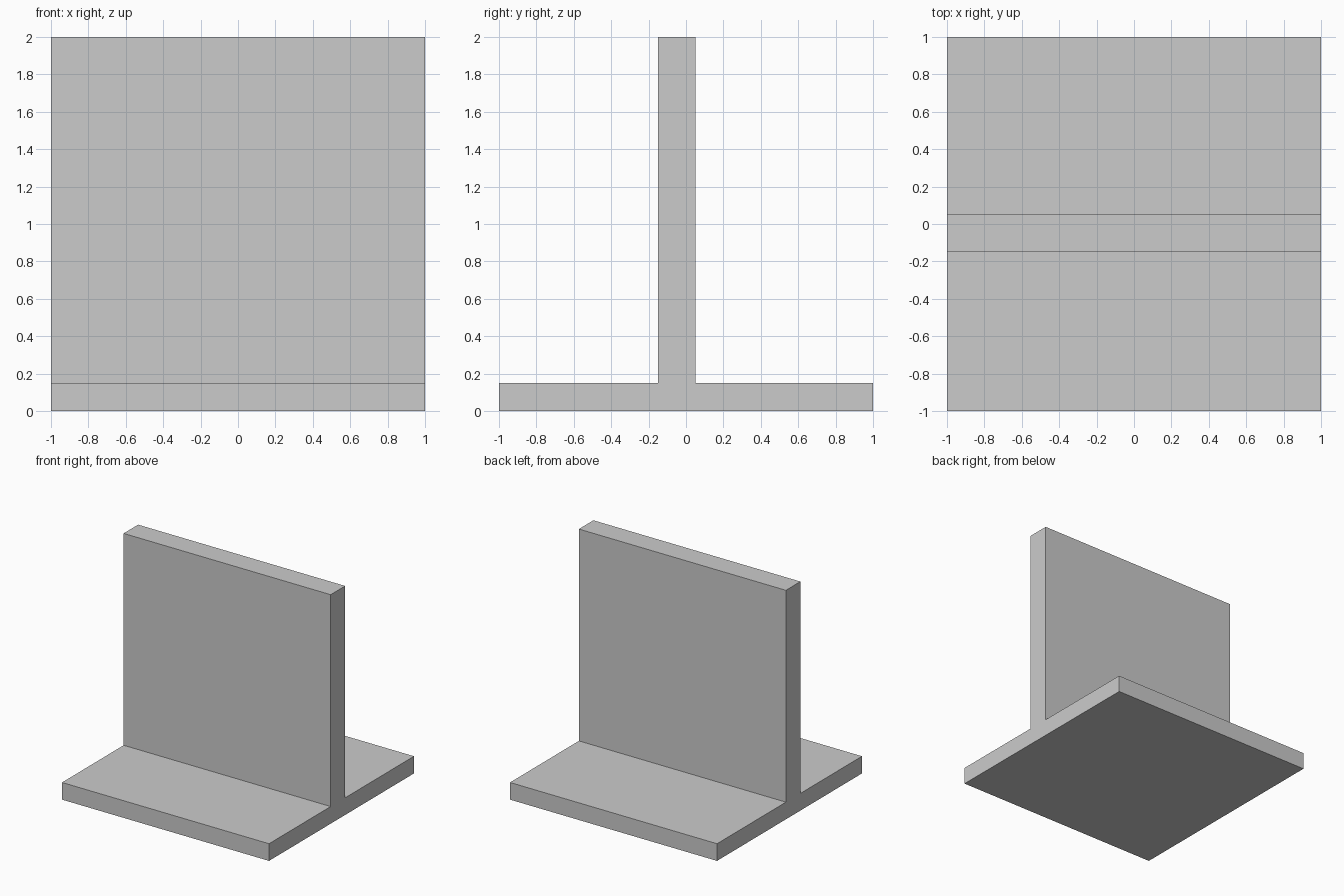
import bpy, bmesh
from mathutils import Vector

if "Cube" in bpy.data.objects:
    bpy.data.objects.remove(bpy.data.objects["Cube"])

WIDTH = 2.0
BASE_TOP = 0.15
WALL_FRONT, WALL_BACK = -0.15, 0.05

# Inverted T cross-section in the y-z plane
profile = [(-1, 0), (1, 0), (1, BASE_TOP), (WALL_BACK, BASE_TOP), (WALL_BACK, 2),
           (WALL_FRONT, 2), (WALL_FRONT, BASE_TOP), (-1, BASE_TOP)]

# Extrude the section along x into one solid
bm = bmesh.new()
section = bm.faces.new([bm.verts.new((-WIDTH / 2, y, z)) for y, z in profile])
extruded = bmesh.ops.extrude_face_region(bm, geom=[section], use_keep_orig=True)
verts = [v for v in extruded["geom"] if isinstance(v, bmesh.types.BMVert)]
bmesh.ops.translate(bm, verts=verts, vec=Vector((WIDTH, 0, 0)))
bmesh.ops.recalc_face_normals(bm, faces=bm.faces)

mesh = bpy.data.meshes.new("base_with_upright_wall")
bm.to_mesh(mesh)
bm.free()
bpy.context.collection.objects.link(bpy.data.objects.new("base_with_upright_wall", mesh))
